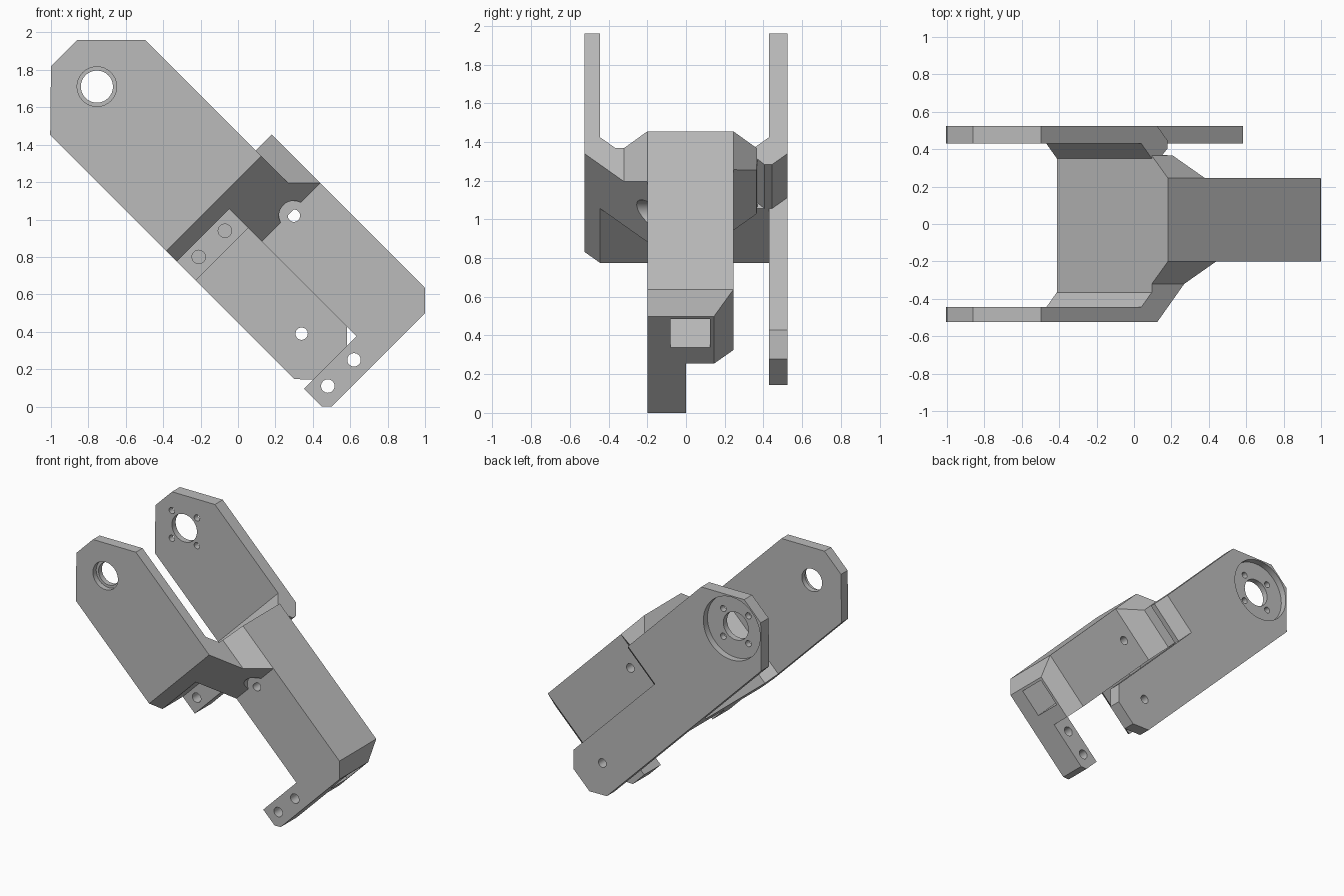
import bpy, bmesh, math
from mathutils import Vector

default = bpy.data.objects.get("Cube")
if default:
    bpy.data.objects.remove(default, do_unlink=True)

grey = bpy.data.materials.new("plain grey")
grey.use_nodes = True
colour = (0.5, 0.5, 0.5, 1)
grey.diffuse_color = colour
grey.node_tree.nodes["Principled BSDF"].inputs["Base Color"].default_value = colour

R = math.sqrt(0.5)
LOW, MID, HIGH, CREST = 0.317, 0.714, 1.035, 1.157   # levels across the bracket
FRONT, BACK = -0.525, 0.525


def place(u, v, y):
    """u runs down the tilted bracket, v across it, y is depth."""
    return Vector(((u + v) * R, y, (v - u) * R))


def finish(name, bm):
    bmesh.ops.recalc_face_normals(bm, faces=bm.faces)
    mesh = bpy.data.meshes.new(name)
    bm.to_mesh(mesh)
    bm.free()
    mesh.materials.append(grey)
    ob = bpy.data.objects.new(name, mesh)
    bpy.context.collection.objects.link(ob)
    return ob


def loft(name, ring_a, ring_b):
    """Solid between two matching rings of (u, v, y) points."""
    bm = bmesh.new()
    a = [bm.verts.new(place(*p)) for p in ring_a]
    b = [bm.verts.new(place(*p)) for p in ring_b]
    bm.faces.new(a)
    bm.faces.new(b)
    for i in range(len(a)):
        j = (i + 1) % len(a)
        bm.faces.new((a[i], a[j], b[j], b[i]))
    return finish(name, bm)


def slab(name, outline, y0, y1):
    """(u, v) outline extruded in depth."""
    return loft(name, [(u, v, y0) for u, v in outline], [(u, v, y1) for u, v in outline])


def rail(name, profile, v0, v1):
    """(y, u) profile extruded across the bracket."""
    return loft(name, [(u, v0, y) for y, u in profile], [(u, v1, y) for y, u in profile])


def box(name, u0, u1, v0, v1, y0, y1):
    return slab(name, [(u0, v0), (u1, v0), (u1, v1), (u0, v1)], y0, y1)


def cut(ob, cutter):
    cutter.hide_render = True
    mod = ob.modifiers.new("cut", 'BOOLEAN')
    mod.operation = 'DIFFERENCE'
    mod.solver = 'EXACT'
    mod.object = cutter
    with bpy.context.temp_override(object=ob, active_object=ob):
        bpy.ops.object.modifier_apply(modifier=mod.name)
    bpy.data.objects.remove(cutter, do_unlink=True)


def drill(ob, u, v, r, y0=-1, y1=1, sides=32):
    turn = [2 * math.pi * i / sides for i in range(sides)]
    cut(ob, slab("drill", [(u + r * math.cos(t), v + r * math.sin(t)) for t in turn], y0, y1))


# Fork arms with clipped corners
tip = [(-1.737, LOW), (-1.994, 0.58), (-1.994, 0.778), (-1.737, HIGH)]
PIVOT = (-1.743, 0.676)
front_arm = slab("front_arm", tip + [(-0.98, HIGH), (-0.98, LOW)], FRONT, -0.445)
drill(front_arm, *PIVOT, 0.086)
drill(front_arm, *PIVOT, 0.106, -1, -0.485)

back_arm = slab("back_arm", tip + [(-0.86, HIGH), (-0.86, MID), (0.11, MID),
                                   (0.216, 0.61), (0.216, 0.42), (0.11, LOW)], 0.43, BACK)
drill(back_arm, *PIVOT, 0.106)
drill(back_arm, *PIVOT, 0.24, 0.475, 1, 48)
for du, dv in ((1, 0), (-1, 0), (0, 1), (0, -1)):
    drill(back_arm, PIVOT[0] + 0.15 * du, PIVOT[1] + 0.15 * dv, 0.024, sides=16)
drill(back_arm, -0.035, 0.516, 0.033)

# Cross piece joining the arms: flat lower half, tapered upper half
floor = [(FRONT, -0.98), (-0.445, -0.98), (-0.365, -0.9), (0.35, -0.9), (0.43, -0.98)]
rail("lower_bridge", floor + [(0.43, -0.78), (-0.445, -0.78), (FRONT, -0.86)], LOW, MID)
taper = [(0.43, -0.86), (BACK, -0.86), (0.445, -0.78), (0.405, -0.78), (0.37, -0.82),
         (0.365, -0.74), (0.245, -0.62), (-0.15, -0.62), (-0.2, -0.535), (FRONT, -0.86)]
bridge = rail("upper_bridge", floor + taper, MID, HIGH)
drill(bridge, -0.51, 0.933, 0.08, -1, -0.2)

# Gussets blending the bridge into the body
for name, side, inner, outer, u_in, u_out in (
        ("front_gusset", -1, 0.2, 0.32, -0.535, -0.655),
        ("back_gusset", 1, 0.245, 0.365, -0.62, -0.74)):
    corners = [(HIGH, side * outer, u_out), (CREST, side * inner, u_in), (HIGH, side * inner, u_in)]
    loft(name, [(-0.9, v, y) for v, y, u in corners], [(u, v, y) for v, y, u in corners])

# Main body: convex block with a bevelled free end
bm = bmesh.new()
shape = [(-0.9, MID), (0.354, MID), (0.354, 1.06), (0.255, CREST), (-0.9, CREST)]
for y, limit in ((-0.2, 1), (0.145, 1), (0.245, 0.255)):
    for u, v in {(min(u, limit), v) for u, v in shape}:
        bm.verts.new(place(u, v, y))
hull = bmesh.ops.convex_hull(bm, input=bm.verts)
bmesh.ops.delete(bm, geom=list({g for g in hull["geom_interior"] + hull["geom_unused"]
                                if isinstance(g, bmesh.types.BMVert)}), context='VERTS')
bmesh.ops.dissolve_limit(bm, angle_limit=0.02, verts=bm.verts, edges=bm.edges)
body = finish("body", bm)
drill(body, -0.51, 0.933, 0.033)
cut(body, box("pocket", -0.05, 0.5, 0.83, 1.04, -0.08, 0.125))

# Mounting ears with paired screw holes
upper_ear = box("upper_ear", -0.78, -0.636, LOW, MID, -0.2, 0)
lower_ear = slab("lower_ear", [(0.183, LOW), (0.318, LOW), (0.354, 0.354),
                               (0.354, MID), (0.183, MID)], -0.2, 0)
for ear, u in ((upper_ear, -0.714), (lower_ear, 0.262)):
    for v in (0.417, 0.615):
        drill(ear, u, v, 0.036)

# Smooth the drilled walls, keep edges crisp
for ob in bpy.context.collection.objects:
    if ob.type == 'MESH' and grey.name in ob.data.materials:
        with bpy.context.temp_override(object=ob, active_object=ob,
                                       selected_objects=[ob], selected_editable_objects=[ob]):
            bpy.ops.object.shade_smooth_by_angle(angle=math.radians(30))
